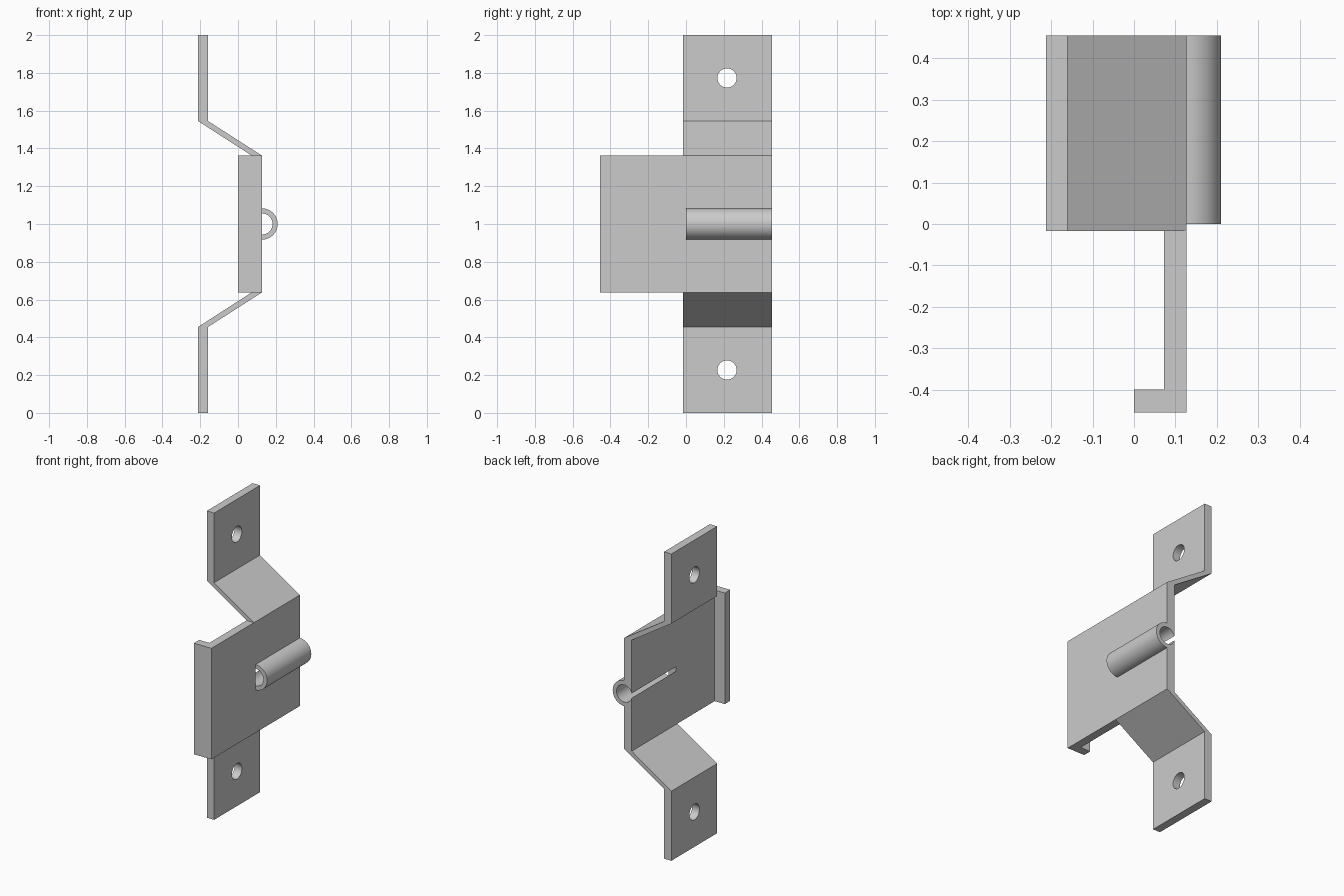
import bpy
import math
from mathutils import Vector

cube = bpy.data.objects.get("Cube")
if cube:
    bpy.data.objects.remove(cube, do_unlink=True)

steel = bpy.data.materials.new("light_grey_steel")
steel.use_nodes = True
GREY = (0.6, 0.6, 0.6, 1)
steel.diffuse_color = GREY
steel.node_tree.nodes["Principled BSDF"].inputs["Base Color"].default_value = GREY

BACK, STRAP_FRONT, HALF_HEIGHT = 0.455, -0.017, 0.362
PLATE_IN, PLATE_OUT = 0.073, 0.127
TAB_IN, TAB_OUT = -0.213, -0.16
BEND = 0.546
BORE, TUBE = 0.056, 0.083


def extrude(name, profile, axis, start, end):
    """Sweep a closed 2D profile along y (profile in x,z) or z (profile in x,y)."""
    def place(a, b, t):
        return Vector((a, t, b)) if axis == "y" else Vector((a, b, t))
    n = len(profile)
    verts = [place(a, b, t) for t in (start, end) for a, b in profile]
    faces = [tuple(range(n)), tuple(reversed(range(n, 2 * n)))]
    faces += [((i + 1) % n, i, n + i, n + (i + 1) % n) for i in range(n)]
    mesh = bpy.data.meshes.new(name)
    mesh.from_pydata(verts, [], faces)
    mesh.materials.append(steel)
    obj = bpy.data.objects.new(name, mesh)
    bpy.context.collection.objects.link(obj)
    # Consistent outward normals
    activate(obj)
    bpy.ops.object.mode_set(mode="EDIT")
    bpy.ops.mesh.select_all(action="SELECT")
    bpy.ops.mesh.normals_make_consistent(inside=False)
    bpy.ops.object.mode_set(mode="OBJECT")
    return obj


def activate(obj):
    bpy.ops.object.select_all(action="DESELECT")
    obj.select_set(True)
    bpy.context.view_layer.objects.active = obj


def drill(obj, location, rotation, radius, depth):
    """Cut a round hole and remove the cutter."""
    bpy.ops.mesh.primitive_cylinder_add(vertices=48, radius=radius, depth=depth,
                                        location=location, rotation=rotation)
    cutter = bpy.context.object
    cutter.hide_render = True
    cutter.data.materials.append(steel)
    mod = obj.modifiers.new("hole", "BOOLEAN")
    mod.operation, mod.solver, mod.object = "DIFFERENCE", "EXACT", cutter
    activate(obj)
    bpy.ops.object.modifier_apply(modifier=mod.name)
    bpy.data.objects.remove(cutter, do_unlink=True)


def smooth(obj):
    activate(obj)
    bpy.ops.object.shade_smooth_by_angle(angle=math.radians(30))


# Centre plate with a folded front lip
plate = extrude("centre_plate", [
    (0, -BACK), (PLATE_OUT, -BACK), (PLATE_OUT, BACK),
    (PLATE_IN, BACK), (PLATE_IN, -0.4), (0, -0.4)],
    "z", 1 - HALF_HEIGHT, 1 + HALF_HEIGHT)
# Bore just breaks through the plate, leaving a narrow slit
drill(plate, (PLATE_OUT, 0.5, 1), (math.pi / 2, 0, 0), BORE, 1.0)
smooth(plate)

# Upper and lower cranked straps with screw holes
for name, side in (("upper_strap", 1), ("lower_strap", -1)):
    outline = [(PLATE_IN, HALF_HEIGHT), (PLATE_OUT, HALF_HEIGHT),
               (TAB_OUT, BEND), (TAB_OUT, 1), (TAB_IN, 1), (TAB_IN, BEND)]
    strap = extrude(name, [(x, 1 + side * z) for x, z in outline],
                    "y", STRAP_FRONT, BACK)
    drill(strap, (TAB_IN, 0.217, 1 + side * 0.773), (0, math.pi / 2, 0), 0.051, 0.3)
    smooth(strap)

# Half-round pin sleeve on the outer face
angles = [math.pi * (i / 24 - 0.5) for i in range(25)]
ring = [(PLATE_OUT + TUBE * math.cos(a), 1 + TUBE * math.sin(a)) for a in angles]
ring += [(PLATE_OUT + BORE * math.cos(a), 1 + BORE * math.sin(a)) for a in reversed(angles)]
smooth(extrude("pin_sleeve", ring, "y", 0, BACK))
